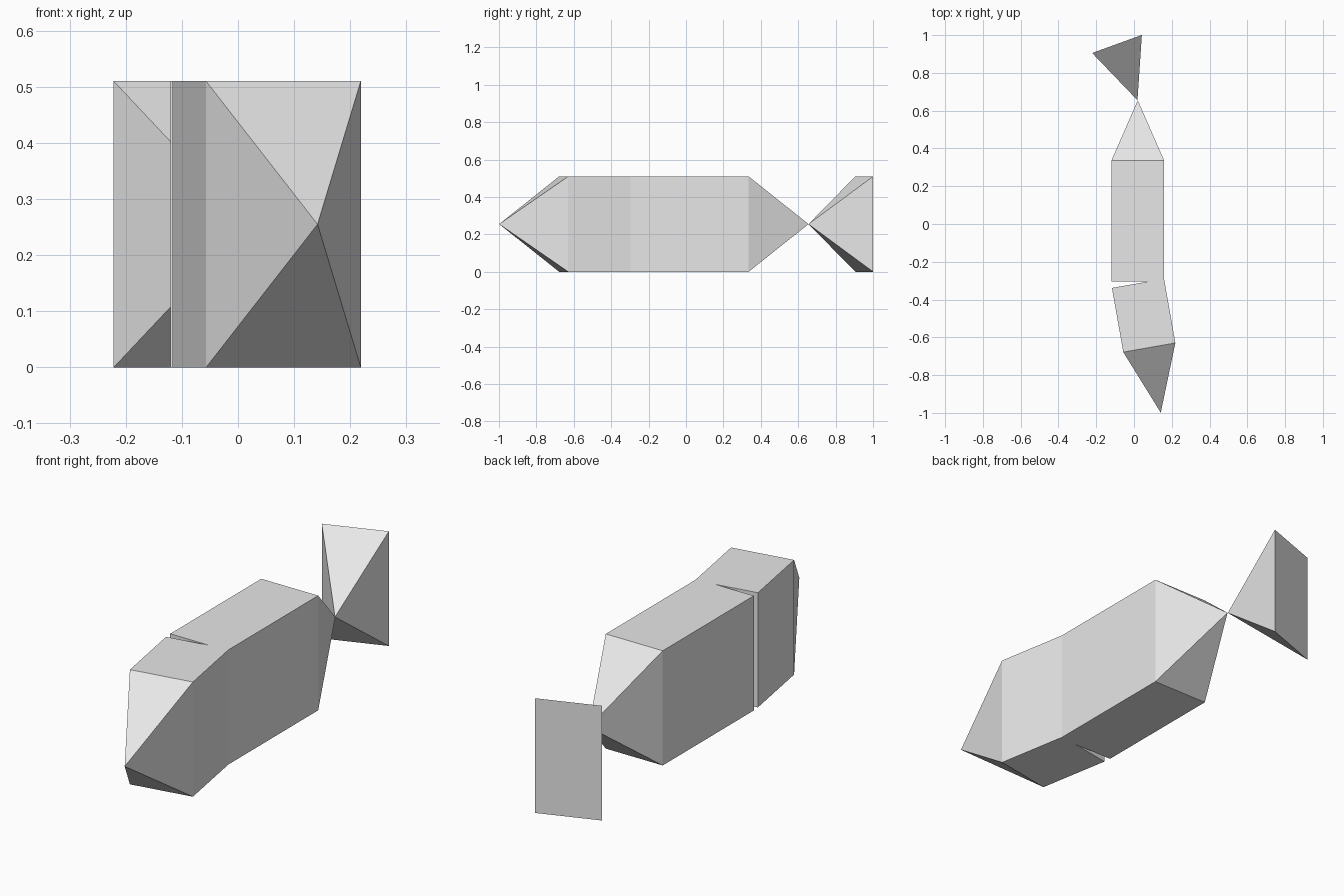
import bpy, bmesh
from mathutils import Vector, Matrix
from math import radians

if "Cube" in bpy.data.objects:
    bpy.data.objects.remove(bpy.data.objects["Cube"])

WIDTH, HEIGHT = 0.28, 0.51
grey = bpy.data.materials.new("plain_grey")
grey.diffuse_color = (0.8, 0.8, 0.8, 1)
grey.use_nodes = True
grey.node_tree.nodes["Principled BSDF"].inputs["Base Color"].default_value = grey.diffuse_color


def segment(name, centre, angle, length=0.0, point=0.0, direction=1):
    """Box of given length (or a flat panel) ending in a pyramid along local y.
    centre is the pyramid's base centre; the box extends behind it."""
    bm = bmesh.new()
    w, h = WIDTH / 2, HEIGHT / 2

    def ring(y):
        return [bm.verts.new((x, y, z)) for x, z in ((-w, -h), (w, -h), (w, h), (-w, h))]

    base = ring(0)
    back = ring(-direction * length) if length else base
    bm.faces.new(back)
    if length:
        for i in range(4):
            j = (i + 1) % 4
            bm.faces.new((base[i], base[j], back[j], back[i]))
    tip = bm.verts.new((0, direction * point, 0))
    for i in range(4):
        bm.faces.new((base[i], base[(i + 1) % 4], tip))
    bmesh.ops.recalc_face_normals(bm, faces=bm.faces)
    place = Matrix.Translation(Vector((*centre, h))) @ Matrix.Rotation(radians(angle), 4, 'Z')
    bm.transform(place)
    mesh = bpy.data.meshes.new(name)
    bm.to_mesh(mesh)
    bm.free()
    mesh.materials.append(grey)
    obj = bpy.data.objects.new(name, mesh)
    bpy.context.collection.objects.link(obj)


# Straight body tapering to the tail joint
segment("body", (0.02, 0.335), 0, length=0.64, point=0.32)
# Turned head block with a pointed snout
segment("head", (0.081, -0.654), 10, length=0.345, point=0.35, direction=-1)
# Tail fin pyramid whose tip meets the body tip
segment("tail_fin", (-0.09, 0.953), 20, point=0.317, direction=-1)
